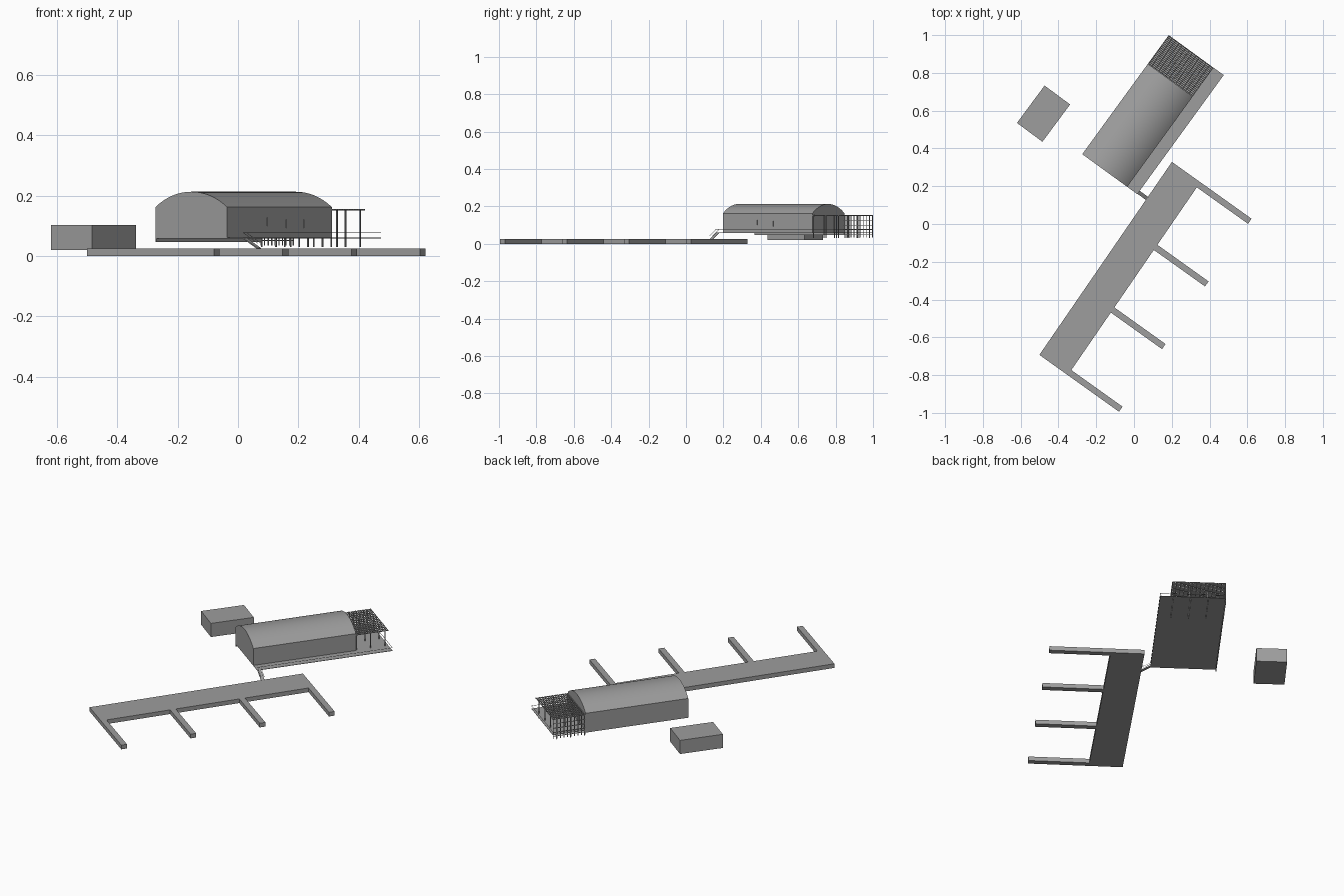
import bpy, bmesh, math
from mathutils import Vector

if "Cube" in bpy.data.objects:
    bpy.data.objects.remove(bpy.data.objects["Cube"])

HALL = math.radians(54)
grey = bpy.data.materials.new("dark_grey")
grey.diffuse_color = (0.34, 0.34, 0.34, 1)
grey.use_nodes = True
grey.node_tree.nodes["Principled BSDF"].inputs["Base Color"].default_value = grey.diffuse_color


def finish(name, bm):
    bmesh.ops.recalc_face_normals(bm, faces=bm.faces)
    me = bpy.data.meshes.new(name)
    bm.to_mesh(me)
    bm.free()
    me.materials.append(grey)
    ob = bpy.data.objects.new(name, me)
    bpy.context.collection.objects.link(ob)
    return ob


def prism(name, pts, offset):
    bm = bmesh.new()
    f = bm.faces.new([bm.verts.new(p) for p in pts])
    r = bmesh.ops.extrude_face_region(bm, geom=[f])
    moved = [g for g in r["geom"] if isinstance(g, bmesh.types.BMVert)]
    bmesh.ops.translate(bm, verts=moved, vec=offset)
    return finish(name, bm)


def boxes(name, spans, angle=HALL, origin=(0, 0, 0)):
    """Each span is (s0, s1, t0, t1, z0, z1): s along the hall, t to its right."""
    bm = bmesh.new()
    for s0, s1, t0, t1, z0, z1 in spans:
        vs = bmesh.ops.create_cube(bm, size=1)["verts"]
        bmesh.ops.scale(bm, verts=vs, vec=(s1 - s0, t1 - t0, z1 - z0))
        bmesh.ops.translate(bm, verts=vs, vec=((s0 + s1) / 2, -(t0 + t1) / 2, (z0 + z1) / 2))
    ob = finish(name, bm)
    ob.rotation_euler.z = angle
    ob.location = origin
    return ob


# Jetty with four finger piers, one outline
A = Vector((-0.501, -0.693, 0))
U, V = Vector((0.566, 0.824, 0)), Vector((0.814, -0.581, 0))
L, PW, DW, TIP = 1.24, 0.033, 0.185, 0.518
outline = [(0, 0)]
for i in range(4):
    a = i * (L - PW) / 3
    outline += [(a, DW), (a, TIP), (a + PW, TIP), (a + PW, DW)]
outline.append((L, 0))
outline.pop(1)
outline.pop(-2)
prism("jetty", [A + U * s + V * t for s, t in outline], (0, 0, 0.025))

# Small shed
boxes("shed", [(-0.123, 0.123, -0.084, 0.084, 0.02, 0.102)],
      math.radians(53.5), (-0.479, 0.584, 0))

# Hall with barrel roof
S0, S1, S2 = 0.138, 0.729, 0.917
T0, T1, T2 = -0.439, -0.145, -0.079
EAVE, RISE, half, mid = 0.162, 0.051, (T1 - T0) / 2, (T0 + T1) / 2
R = (half ** 2 + RISE ** 2) / (2 * RISE)
a0 = math.asin(half / R)
section = [(T0, 0.06), (T1, 0.06)]
for i in range(25):
    a = a0 - 2 * a0 * i / 24
    section.append((mid + R * math.sin(a), EAVE + RISE - R + R * math.cos(a)))
hall = prism("hall", [(S0, -t, z) for t, z in section], (S1 - S0, 0, 0))
hall.rotation_euler.z = HALL
bpy.context.view_layer.objects.active = hall
hall.select_set(True)
bpy.ops.object.shade_smooth_by_angle(angle=math.radians(15))

# Deck, left sill and door handles
boxes("deck", [(S0, S2, T0, T2, 0.0585, 0.0605)])
boxes("left_sill", [(S0, S1, T0, T0 + 0.004, 0.046, 0.06)])
boxes("door_handles", [(s, s + 0.002, T1, T1 + 0.002, z, z + 0.028)
                       for s, z in ((0.364, 0.1), (0.47, 0.093), (0.57, 0.093))])

# Thin handrails along the right edge and far end
boxes("handrails", [(S0, S2, T2 - 0.0015, T2, 0.0765, 0.078),
                    (S2 - 0.0015, S2, T0, T2, 0.0765, 0.078)])

# Pergola posts
w = 0.002
boxes("pergola_posts", [(s - w, s + w, t - w, t + w, 0.03, 0.152)
                        for s in (0.734, 0.815, 0.897)
                        for t in (T0 + 0.003 + i * 0.095 for i in range(4))])

# Pergola roof lattice
slats = []
for i in range(20):
    s = S1 + 0.004 + i * (S2 - S1 - 0.008) / 19
    slats.append((s - w, s + w, T0, T1, 0.152, 0.155))
for i in range(14):
    t = T0 + 0.003 + i * (T1 - T0 - 0.006) / 13
    slats.append((S1, S2, t - w, t + w, 0.15, 0.153))
boxes("pergola_lattice", slats)

# Left trellis wall of the pergola
trellis = [(S1, S2, T0, T0 + 0.003, z, z + 0.003) for z in (0.05, 0.073, 0.098, 0.124)]
for i in range(10):
    s = S1 + 0.003 + i * (S2 - S1 - 0.006) / 9
    trellis.append((s - 0.0015, s + 0.0015, T0, T0 + 0.003, 0.035, 0.152))
boxes("trellis", trellis)


# Gangway from the deck to the jetty, with sloped rails
def ramp(name, s0, s1, lift, thick):
    t0, t1 = T2 - 0.002, -0.022
    prof = [(t0, 0.061 + lift), (t1, 0.026 + lift),
            (t1, 0.026 + lift - thick), (t0, 0.061 + lift - thick)]
    ob = prism(name, [(s0, -t, z) for t, z in prof], (s1 - s0, 0, 0))
    ob.rotation_euler.z = HALL


ramp("gangway", S0 + 0.002, S0 + 0.022, 0, 0.004)
for side, s in (("near", S0 + 0.002), ("far", S0 + 0.0205)):
    ramp("gangway_rail_" + side, s, s + 0.0015, 0.017, 0.0015)
